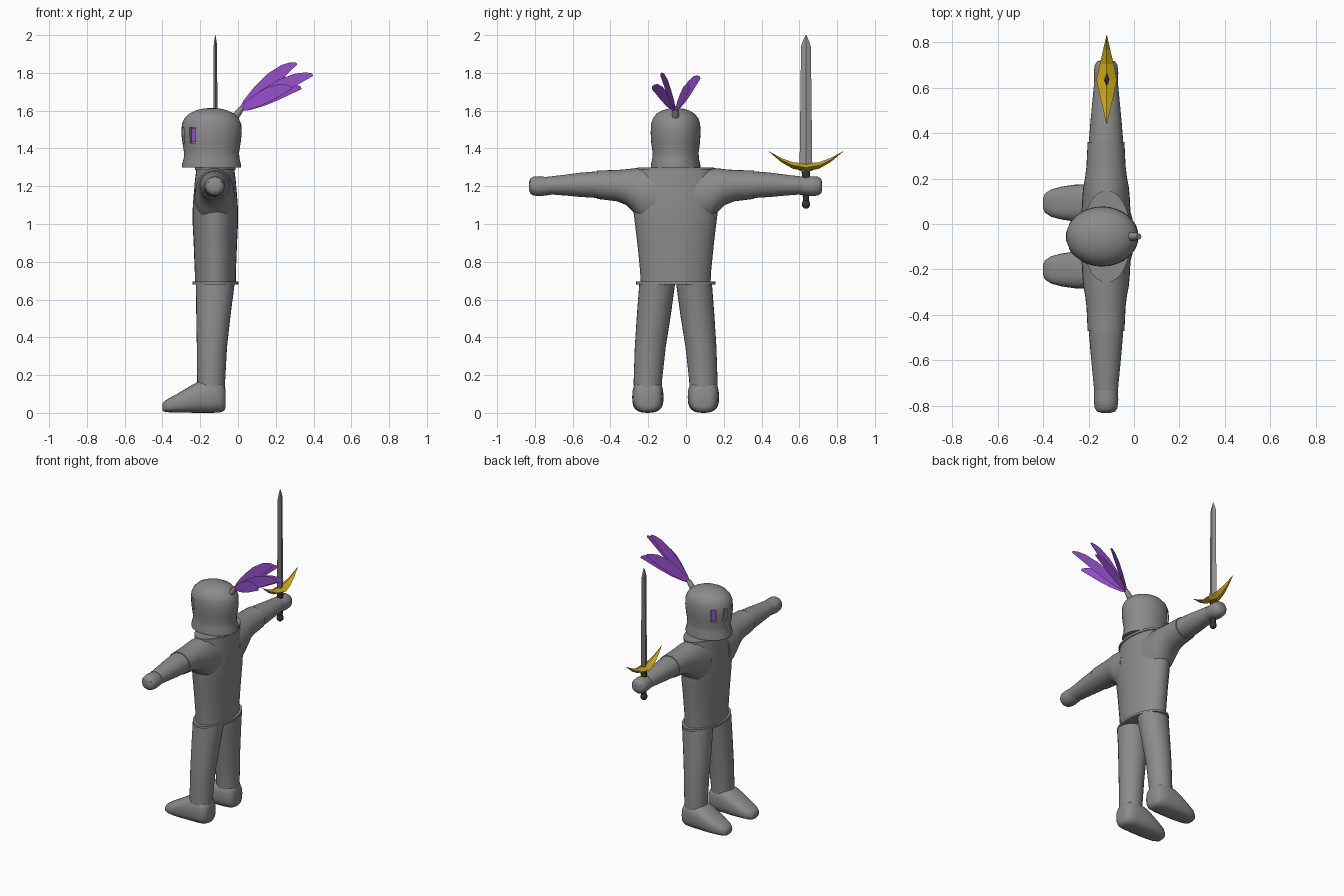
import bpy, bmesh, math
from mathutils import Vector

if "Cube" in bpy.data.objects:
    bpy.data.objects.remove(bpy.data.objects["Cube"])

CX, CY = -0.12, -0.055   # body axis; the figure faces -x


def material(name, rgb):
    m = bpy.data.materials.new(name)
    m.diffuse_color = (*rgb, 1)
    m.use_nodes = True
    m.node_tree.nodes["Principled BSDF"].inputs["Base Color"].default_value = m.diffuse_color
    return m


STEEL = material("steel", (0.26, 0.26, 0.26))
BLADE = material("blade_steel", (0.30, 0.30, 0.30))
GOLD = material("gold", (0.64, 0.42, 0.006))
PURPLE = material("purple", (0.31, 0.08, 0.62))
DARK = material("dark_grip", (0.035, 0.035, 0.04))


def make(name, verts, faces, mat, angle=40):
    me = bpy.data.meshes.new(name)
    me.from_pydata([tuple(v) for v in verts], [], faces)
    bm = bmesh.new()
    bm.from_mesh(me)
    bmesh.ops.recalc_face_normals(bm, faces=bm.faces)
    bm.to_mesh(me)
    bm.free()
    me.materials.append(mat)
    ob = bpy.data.objects.new(name, me)
    bpy.context.collection.objects.link(ob)
    smooth(ob, angle)
    return ob


def smooth(ob, angle):
    bpy.ops.object.select_all(action='DESELECT')
    bpy.context.view_layer.objects.active = ob
    ob.select_set(True)
    if angle:
        bpy.ops.object.shade_smooth_by_angle(angle=math.radians(angle))


def loft(name, rings, mat, n=32, angle=40, power=1.0):
    """Skin through (centre, half axis u, half axis v) rings and cap both ends."""
    verts, faces = [], []
    for c, u, v in rings:
        for i in range(n):
            a = 2 * math.pi * i / n
            ca, sa = math.cos(a), math.sin(a)
            ca = math.copysign(abs(ca) ** power, ca)
            sa = math.copysign(abs(sa) ** power, sa)
            verts.append(Vector(c) + Vector(u) * ca + Vector(v) * sa)
    for r in range(len(rings) - 1):
        for i in range(n):
            j = (i + 1) % n
            faces.append((r * n + i, r * n + j, (r + 1) * n + j, (r + 1) * n + i))
    faces.append(tuple(range(n)))
    faces.append(tuple(range((len(rings) - 1) * n, len(rings) * n)))
    return make(name, verts, faces, mat, angle)


def stack(name, rows, mat, x=CX, y=CY, **kw):
    """Vertical loft from (z, half x, half y) rows."""
    return loft(name, [((x, y, z), (rx, 0, 0), (0, ry, 0)) for z, rx, ry in rows], mat, **kw)


# torso with hem and collar
stack("torso", [(0.685, .108, .185), (0.75, .109, .188), (0.9, .115, .203), (1.0, .12, .215),
                (1.08, .12, .225), (1.15, .115, .222), (1.23, .108, .21), (1.295, .10, .19)], STEEL)
stack("hem", [(0.68, .122, .21), (0.695, .122, .21)], STEEL)
stack("collar", [(1.285, .108, .203), (1.30, .108, .203)], STEEL)
stack("neck", [(1.28, .09, .09), (1.34, .09, .09)], STEEL)


# arms: sleeve, forearm and fist, each row is (distance from body axis, half x, z low, z high)
def arm_part(name, s, rows):
    loft(name, [((CX - .003, CY + s * d, (lo + hi) / 2), (rx, 0, 0), (0, 0, (hi - lo) / 2))
                for d, rx, lo, hi in rows], STEEL, n=28)


for s, side in ((1, "right"), (-1, "left")):
    arm_part(side + "_sleeve", s, [(.10, .108, .98, 1.297), (.18, .104, 1.015, 1.297),
                                   (.22, .100, 1.06, 1.295), (.26, .092, 1.10, 1.29),
                                   (.31, .086, 1.12, 1.286), (.415, .081, 1.133, 1.283)])
    arm_part(side + "_forearm", s, [(.40, .077, 1.137, 1.28), (.50, .069, 1.143, 1.272),
                                    (.575, .062, 1.15, 1.262), (.68, .052, 1.158, 1.25)])
    arm_part(side + "_fist", s, [(.62, .048, 1.16, 1.246), (.68, .052, 1.152, 1.248),
                                 (.72, .054, 1.147, 1.253), (.755, .05, 1.151, 1.25),
                                 (.77, .04, 1.162, 1.24), (.776, .02, 1.18, 1.22)])

# legs and feet
for s, side in ((1, "right"), (-1, "left")):
    stackrows = [(.04, -.140, .148, .070, .072), (.17, -.142, .147, .074, .075),
                 (.35, -.138, .134, .080, .082), (.52, -.130, .115, .091, .090),
                 (.69, -.120, .097, .103, .095)]
    loft(side + "_leg", [((x, CY + s * dy, z), (rx, 0, 0), (0, ry, 0))
                         for z, x, dy, rx, ry in stackrows], STEEL, n=28)
    # foot rows: x, half width, z low, z high
    foot = [(-.400, .022, .015, .048), (-.392, .042, .007, .06), (-.365, .06, .003, .078),
            (-.32, .072, .002, .102), (-.26, .081, .001, .138), (-.21, .083, 0, .166),
            (-.14, .082, 0, .18), (-.095, .075, .002, .17), (-.072, .058, .012, .145),
            (-.065, .035, .03, .12)]
    loft(side + "_foot", [((x, CY + s * .147, (lo + hi) / 2), (0, w, 0), (0, 0, (hi - lo) / 2))
                          for x, w, lo, hi in foot], STEEL, n=28, angle=60, power=.75)

# helmet
HX = -.14
helmet = stack("helmet", [(1.30, .157, .131), (1.312, .157, .131), (1.35, .147, .123),
                          (1.38, .146, .122), (1.43, .154, .129), (1.48, .16, .132),
                          (1.53, .157, .13), (1.56, .143, .12), (1.585, .118, .10),
                          (1.602, .083, .07), (1.611, .045, .038), (1.614, .01, .008)],
               STEEL, x=HX, n=40)

# eye slots cut into the helmet, with a purple plate in the outer ones
def box(name, c, yaw, size, mat):
    d = Vector((math.cos(yaw), math.sin(yaw), 0))
    t = Vector((-d.y, d.x, 0))
    k = Vector((0, 0, 1))
    vs = [Vector(c) + d * size[0] * a + t * size[1] * b + k * size[2] * e
          for a in (-.5, .5) for b in (-.5, .5) for e in (-.5, .5)]
    fs = [(0, 1, 3, 2), (4, 5, 7, 6), (0, 1, 5, 4), (2, 3, 7, 6), (0, 2, 6, 4), (1, 3, 7, 5)]
    return make(name, vs, fs, mat, 0)


for s in (1, -1):
    for kind, ang in (("outer", 50), ("inner", 17)):
        a = math.radians(180 - s * ang)
        p = Vector((HX + .158 * math.cos(a), CY + .131 * math.sin(a), 1.47))
        yaw = math.atan2(math.sin(a) / .131, math.cos(a) / .158)
        width = .036 if kind == "outer" else .028
        cutter = box("slot_cutter", p, yaw, (.044, width, .084), STEEL)
        cutter.hide_render = True
        mod = helmet.modifiers.new("slot", 'BOOLEAN')
        mod.operation, mod.solver, mod.object = 'DIFFERENCE', 'EXACT', cutter
        bpy.context.view_layer.objects.active = helmet
        bpy.ops.object.modifier_apply(modifier=mod.name)
        bpy.data.objects.remove(cutter)
        if kind == "outer":
            inward = Vector((math.cos(yaw), math.sin(yaw), 0)) * -.017
            box("eye_plate", p + inward, yaw, (.008, .028, .074), PURPLE)
smooth(helmet, 40)

# plume holder and flat feathers
axis = Vector((.6, 0, .8))
loft("plume_holder", [(Vector((-.02, CY, 1.56)) + axis * t, Vector((.8, 0, -.6)) * r, (0, r, 0))
                      for t, r in ((0, .02), (.045, .017), (.07, .013))], STEEL, n=12)
ROOT = Vector((.01, CY, 1.605))
TIPS = [(.255, .075, 1.775), (.335, .02, 1.72), (.31, -.055, 1.85),
        (.395, -.135, 1.79), (.285, -.18, 1.72)]
for i, tip in enumerate(TIPS):
    run = Vector(tip) - ROOT
    flat = Vector((run.x, run.y, 0)).normalized()
    up = Vector((0, 0, 1)) * flat.dot(run.normalized()) - flat * run.normalized().z
    # rows: position along the feather, lower and upper offsets
    rows = [(0, -.006, .006), (.12, -.018, .026), (.35, -.024, .045), (.6, -.02, .055),
            (.82, -.012, .045), (.94, -.008, .026), (1, -.006, .008)]
    vs = [ROOT + run * t + up * o for t, lo, hi in rows for o in (lo, hi)]
    fs = [(2 * k, 2 * k + 2, 2 * k + 3, 2 * k + 1) for k in range(len(rows) - 1)]
    make(f"feather_{i + 1}", vs, fs, PURPLE, 0)

# sword
SX, SY = -.12, .635
stack("blade", [(1.28, .013, .034), (1.94, .009, .026), (1.965, .007, .018), (2.0, .001, .002)],
      BLADE, x=SX, y=SY, n=4, angle=0)
stack("grip", [(1.11, .015, .015), (1.13, .017, .017), (1.28, .019, .024)],
      DARK, x=SX, y=SY, n=10)
stack("pommel", [(1.083, .01, .01), (1.092, .02, .02), (1.108, .023, .023), (1.122, .018, .018),
                 (1.13, .01, .01)], DARK, x=SX, y=SY, n=10)

# crescent guard: rows are offset along y, half width, z low, z high
guard = [(.196, .001, 1.383, 1.385), (.13, .016, 1.327, 1.349), (.07, .03, 1.293, 1.327),
         (0, .045, 1.278, 1.32)]
guard += [(-d, w, lo, hi) for d, w, lo, hi in guard[-2::-1]]
loft("guard", [((SX, SY + d, (lo + hi) / 2), (w, 0, 0), (0, 0, (hi - lo) / 2))
               for d, w, lo, hi in guard], GOLD, n=4, angle=0)
